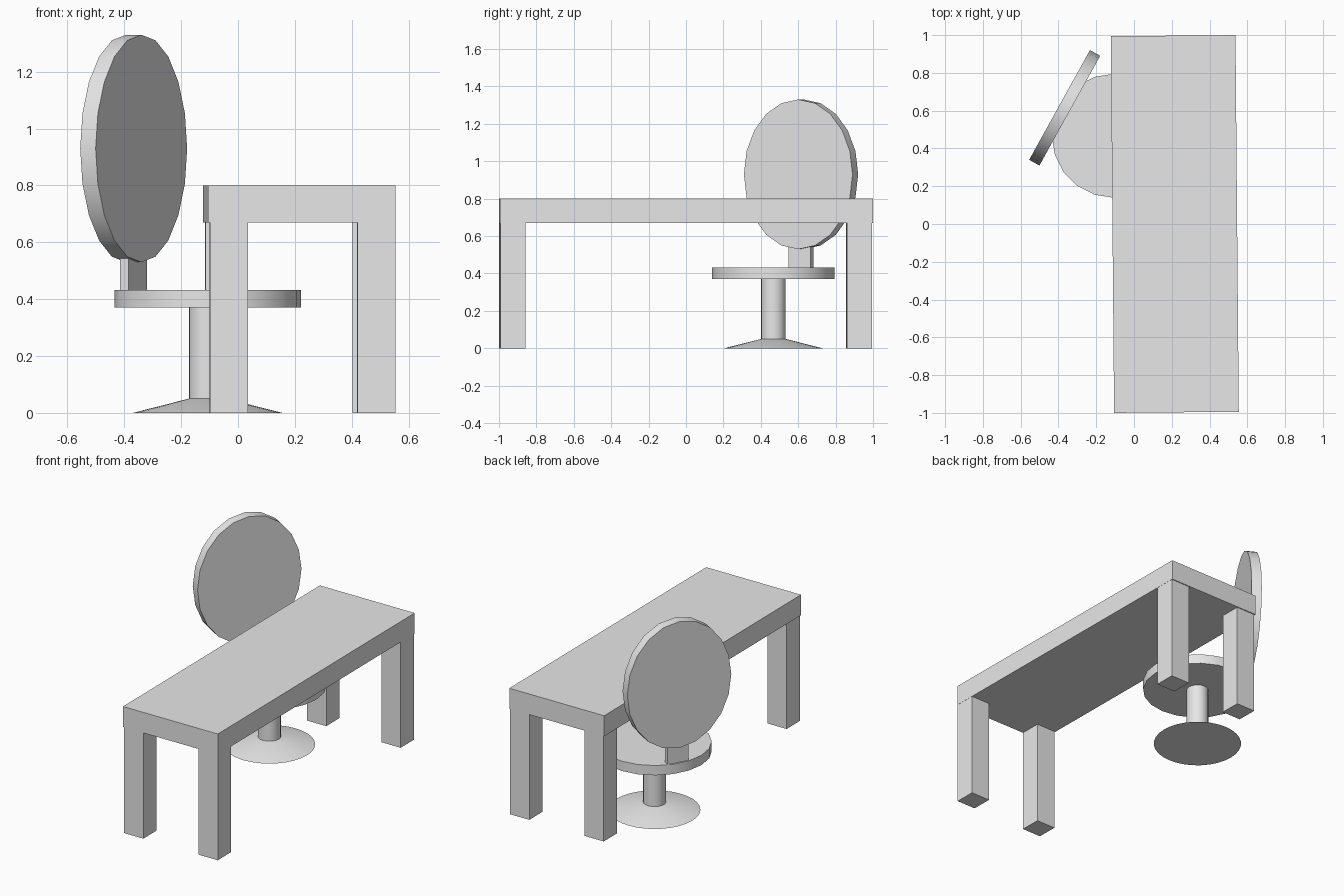
import bpy
from math import radians
from mathutils import Matrix, Vector

default = bpy.data.objects.get("Cube")
if default:
    bpy.data.objects.remove(default, do_unlink=True)

GREY = (0.8, 0.8, 0.8, 1)
grey = bpy.data.materials.new("light grey")
grey.use_nodes = True
grey.diffuse_color = GREY
for node in grey.node_tree.nodes:
    if node.type == "BSDF_PRINCIPLED":
        node.inputs["Base Color"].default_value = GREY


def finish(name, matrix):
    """Bake the placement into the active mesh, then name and colour it."""
    ob = bpy.context.object
    ob.name = name
    ob.data.transform(matrix)
    ob.data.materials.append(grey)
    return ob


def box(name, low, high, place=Matrix()):
    low, high = Vector(low), Vector(high)
    bpy.ops.mesh.primitive_cube_add(size=1)
    scale = Matrix.Diagonal((*(high - low), 1))
    return finish(name, place @ Matrix.Translation((low + high) / 2) @ scale)


def round_part(name, r_low, r_high, depth, place, sides=20):
    bpy.ops.mesh.primitive_cone_add(vertices=sides, radius1=r_low,
                                    radius2=r_high, depth=depth)
    ob = finish(name, place)
    bpy.ops.object.shade_smooth_by_angle(angle=radians(30))
    return ob


# Table, turned very slightly about the vertical
table = Matrix.Translation((0.216, 0, 0)) @ Matrix.Rotation(radians(0.5), 4, "Z")
box("table_top", (-0.33, -0.997, 0.67), (0.33, 0.997, 0.8), table)
for side, x in (("right", -0.323), ("left", 0.195)):
    for end, y in (("front", -0.996), ("back", 0.857)):
        box(f"{end}_{side}_leg", (x, y, 0), (x + 0.134, y + 0.134, 0.67), table)

# Stool: base, post and seat stacked on one axis
for name, r_low, r_high, z0, z1, sides in (
        ("chair_base", 0.263, 0.066, 0, 0.05, 32),
        ("chair_post", 0.066, 0.066, 0.05, 0.37, 20),
        ("chair_seat", 0.328, 0.328, 0.37, 0.432, 20)):
    place = Matrix.Translation((-0.107, 0.467, (z0 + z1) / 2))
    round_part(name, r_low, r_high, z1 - z0, place, sides)

# Oval backrest on a short bracket, turned towards the table
back = Matrix.Translation((-0.367, 0.615, 0)) @ Matrix.Rotation(radians(61), 4, "Z")
box("backrest_bracket", (-0.067, -0.017, 0.43), (0.067, 0.017, 0.6), back)
oval = (back @ Matrix.Translation((0, 0, 0.93)) @ Matrix.Diagonal((0.332, 1, 0.4, 1))
        @ Matrix.Rotation(radians(90), 4, "X"))
round_part("backrest", 1, 1, 0.062, oval)
